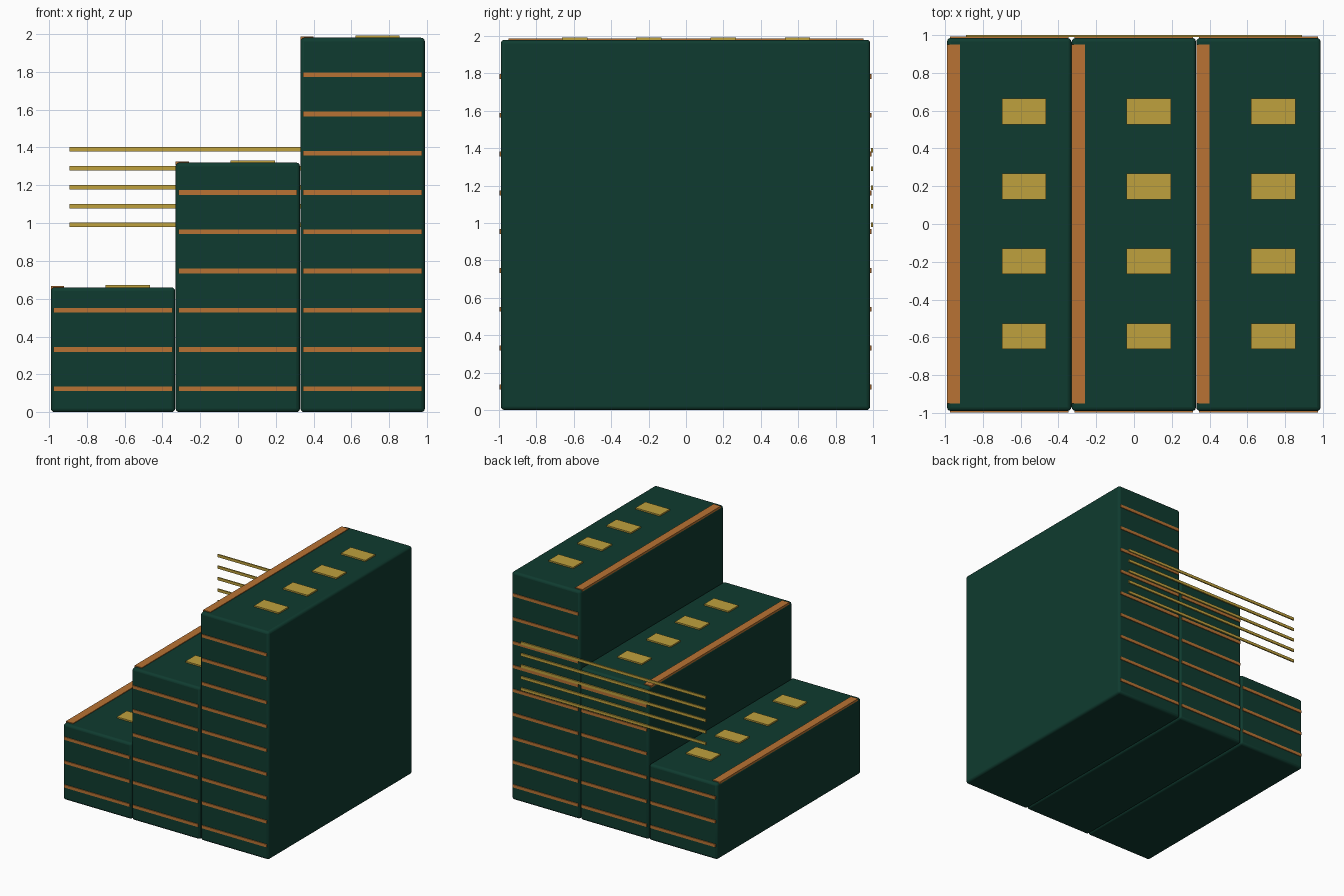
import bpy

cube = bpy.data.objects.get("Cube")
if cube:
    bpy.data.objects.remove(cube, do_unlink=True)


def material(name, rgb):
    m = bpy.data.materials.new(name)
    m.use_nodes = True
    m.diffuse_color = (*rgb, 1)
    m.node_tree.nodes["Principled BSDF"].inputs["Base Color"].default_value = (*rgb, 1)
    return m


GREEN = material("dark green", (0.0048, 0.044, 0.029))
COPPER = material("copper", (0.479, 0.171, 0.033))
GOLD = material("gold", (0.52, 0.355, 0.047))


def box(name, x, y, z, mat, bevel=0):
    """Box given by its (low, high) extent on each axis."""
    spans = (x, y, z)
    bpy.ops.mesh.primitive_cube_add(size=1, location=[(a + b) / 2 for a, b in spans])
    ob = bpy.context.object
    ob.name = name
    ob.scale = [b - a for a, b in spans]
    bpy.ops.object.transform_apply(location=False, rotation=False, scale=True)
    ob.data.materials.append(mat)
    if bevel:
        mod = ob.modifiers.new("rounded edges", "BEVEL")
        mod.width = bevel
        mod.segments = 3
        bpy.ops.object.shade_smooth_by_angle()
    return ob


STEP = 0.66
FRONT, BACK = -0.99, 0.985

for i, side in enumerate(("right", "middle", "left")):
    x0 = -0.99 + i * STEP
    x1 = x0 + STEP - 0.002
    top = STEP * (i + 1)
    # Solid block and its copper edge strip
    box(f"{side}_step", (x0, x1), (FRONT, BACK), (0, top), GREEN, 0.02)
    box(f"{side}_step_nosing", (x0, x0 + 0.07), (-0.95, 0.95),
        (top - 0.012, top + 0.006), COPPER)

    # Gold pads along the tread
    for j in range(4):
        y = -0.595 + j * 0.397
        box(f"{side}_tread_pad_{j + 1}", (x0 + 0.29, x0 + 0.525),
            (y - 0.068, y + 0.068), (top - 0.005, top + 0.012), GOLD)

    # Copper bands on the front and back faces
    for j in range(3 * (i + 1)):
        z = 0.124 + j * 0.2075
        for face, y in (("front", (FRONT - 0.007, FRONT + 0.005)),
                        ("back", (BACK - 0.005, BACK + 0.007))):
            box(f"{side}_{face}_band_{j + 1}", (x0 + 0.015, x1 - 0.015), y,
                (z - 0.013, z + 0.013), COPPER)

# Gold rails across the back
for j in range(5):
    z = 0.99 + j * 0.1
    box(f"back_rail_{j + 1}", (-0.89, 0.89), (0.989, 1.0), (z - 0.012, z + 0.012), GOLD)
